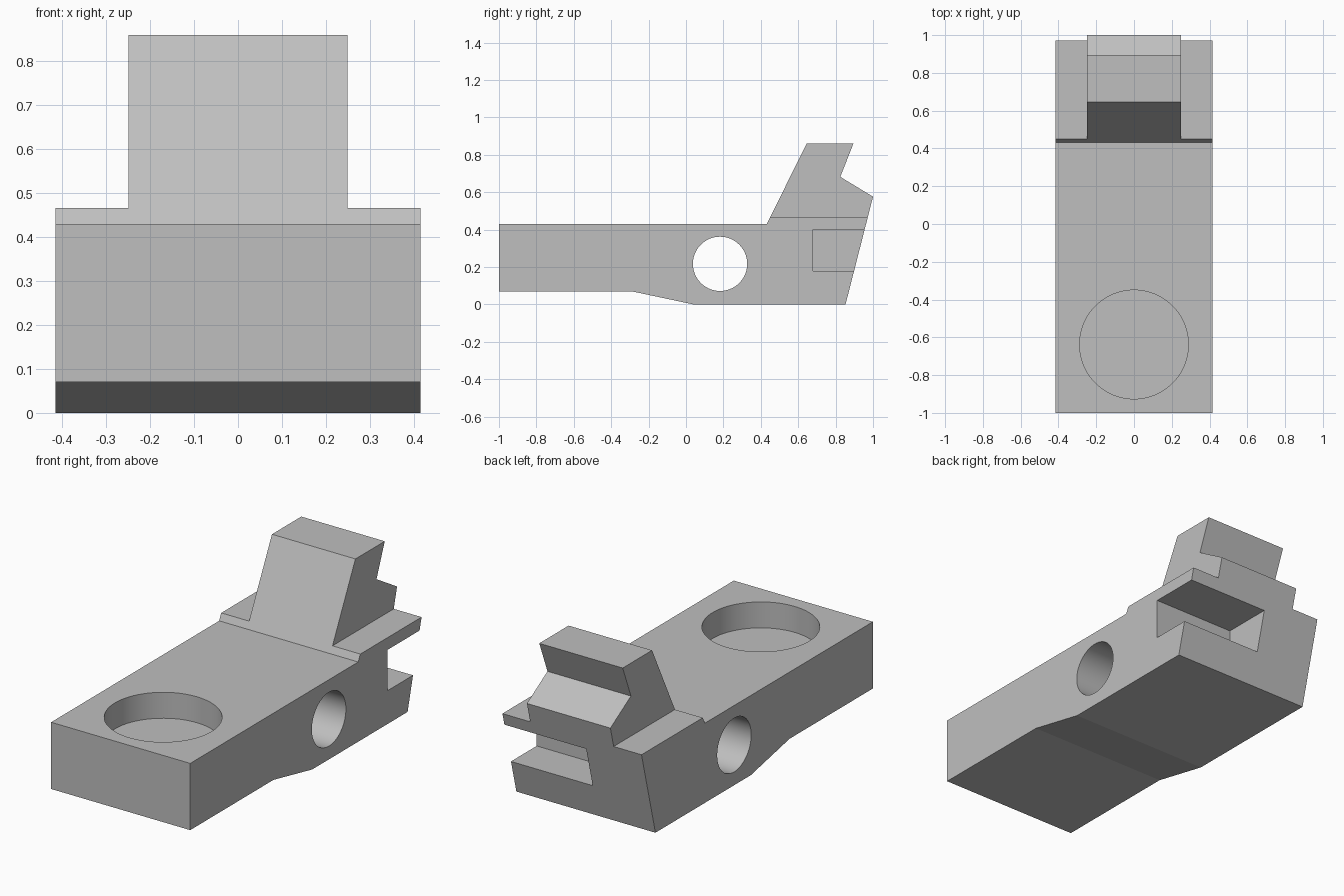
import bpy, bmesh
from math import pi, radians
from mathutils import Matrix

cube = bpy.data.objects.get("Cube")
if cube:
    bpy.data.objects.remove(cube, do_unlink=True)

grey = bpy.data.materials.new("plain_grey")
grey.use_nodes = True
colour = (0.52, 0.52, 0.52, 1)
grey.diffuse_color = colour
grey.node_tree.nodes["Principled BSDF"].inputs["Base Color"].default_value = colour


def finish(name, bm):
    bmesh.ops.recalc_face_normals(bm, faces=bm.faces)
    mesh = bpy.data.meshes.new(name)
    bm.to_mesh(mesh)
    bm.free()
    mesh.materials.append(grey)
    obj = bpy.data.objects.new(name, mesh)
    bpy.context.collection.objects.link(obj)
    return obj


def prism(name, profile, x0, x1):
    """Extrude a (y, z) side profile from x0 to x1."""
    bm = bmesh.new()
    face = bm.faces.new([bm.verts.new((x0, y, z)) for y, z in profile])
    ext = bmesh.ops.extrude_face_region(bm, geom=[face])
    moved = [v for v in ext["geom"] if isinstance(v, bmesh.types.BMVert)]
    bmesh.ops.translate(bm, verts=moved, vec=(x1 - x0, 0, 0))
    return finish(name, bm)


def cylinder(name, radius, depth, centre, rotation=Matrix()):
    bm = bmesh.new()
    bmesh.ops.create_cone(bm, cap_ends=True, segments=96, radius1=radius,
                          radius2=radius, depth=depth,
                          matrix=Matrix.Translation(centre) @ rotation)
    return finish(name, bm)


def box(y0, y1, z0, z1):
    return [(y0, z0), (y1, z0), (y1, z1), (y0, z1)]


HALF, TOWER, TOP, SHOULDER = 0.415, 0.249, 0.43, 0.466

# Full-width body with the raised rear tower in its profile
side = [(-1, 0.07), (-0.29, 0.07), (0.04, 0), (0.853, 0), (1, 0.576),
        (0.825, 0.682), (0.895, 0.86), (0.645, 0.86), (0.432, TOP), (-1, TOP)]
body = prism("bracket_body", side, -HALF, HALF)

# Cutters: shoulders beside the tower, rear slot, cross hole, top pocket
cutters = [prism("shoulder_cutter", box(0.3, 1.2, SHOULDER, 1), s * TOWER, s * 0.6)
           for s in (-1, 1)]
cutters += [
    prism("rear_slot_cutter", box(0.68, 1.2, 0.18, 0.4), -0.073, 0.6),
    cylinder("cross_hole_cutter", 0.145, 2, (0, 0.182, 0.217), Matrix.Rotation(pi / 2, 4, "Y")),
    cylinder("pocket_cutter", 0.288, 0.4, (0, -0.638, 0.49)),
]
for cutter in cutters:
    mod = body.modifiers.new(cutter.name, "BOOLEAN")
    mod.operation = "DIFFERENCE"
    mod.solver = "EXACT"
    mod.object = cutter

# Apply the cuts and drop the helpers
bpy.ops.object.select_all(action="DESELECT")
bpy.context.view_layer.objects.active = body
body.select_set(True)
for mod in list(body.modifiers):
    bpy.ops.object.modifier_apply(modifier=mod.name)
for cutter in cutters:
    bpy.data.objects.remove(cutter, do_unlink=True)
bpy.ops.object.shade_smooth_by_angle(angle=radians(10))
